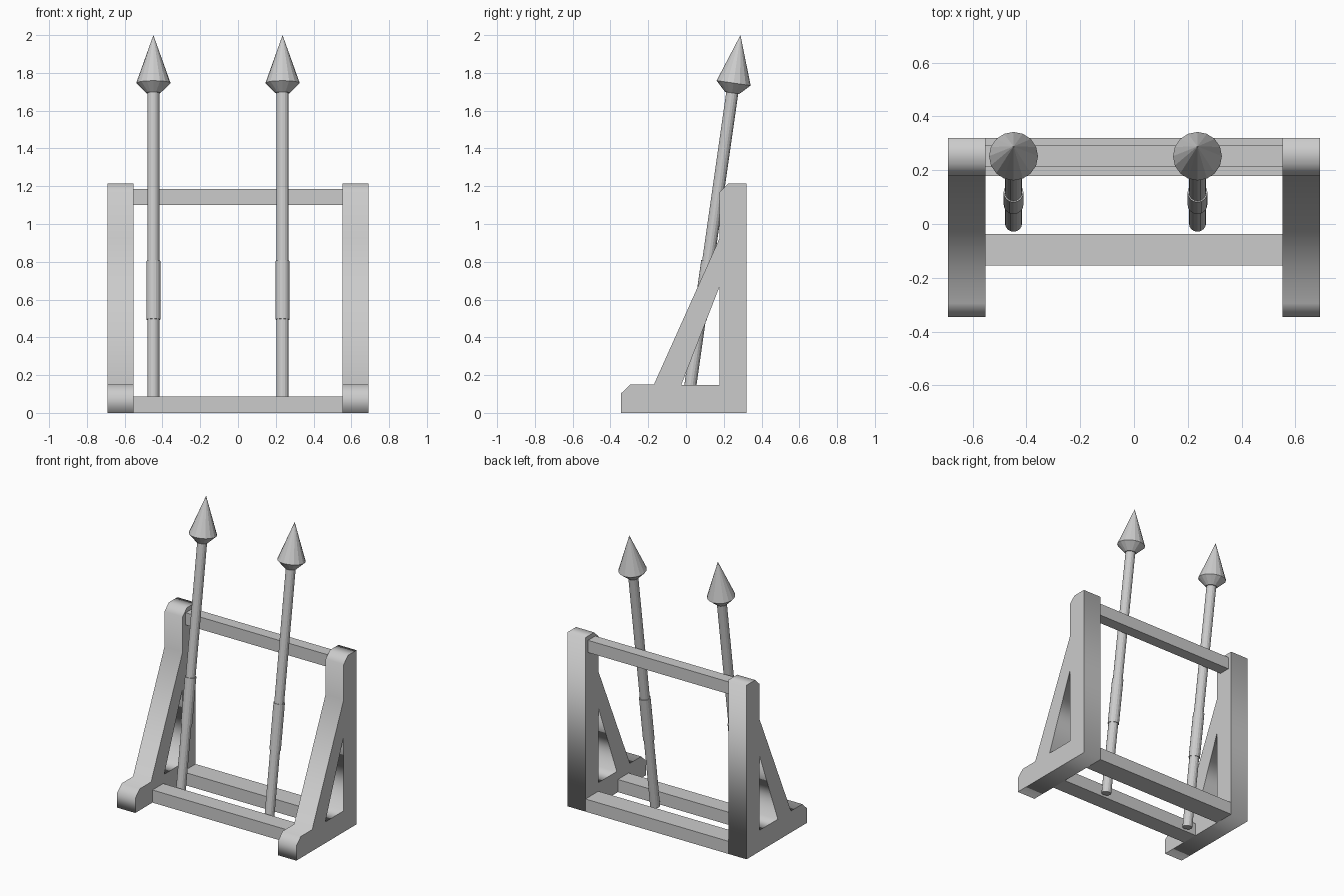
import bpy, bmesh
from math import atan, cos, sin, pi

if "Cube" in bpy.data.objects:
    bpy.data.objects.remove(bpy.data.objects["Cube"])

FRAME_IN, FRAME_OUT = 0.552, 0.692


def side_frame(name, x):
    """Flat side profile (y, z) with a triangular opening, extruded along x."""
    outer = [(-0.345, 0), (0.32, 0), (0.32, 1.215), (0.225, 1.215), (0.178, 1.17),
             (0.178, 0.925), (-0.17, 0.15), (-0.295, 0.15), (-0.345, 0.102)]
    opening = [(-0.025, 0.148), (0.178, 0.67), (0.178, 0.148)]
    cu = bpy.data.curves.new(name, 'CURVE')
    cu.dimensions = '2D'
    cu.fill_mode = 'BOTH'
    cu.extrude = (FRAME_OUT - FRAME_IN) / 2
    for pts in (outer, opening):
        sp = cu.splines.new('POLY')
        sp.points.add(len(pts) - 1)
        for p, (y, z) in zip(sp.points, pts):
            p.co = (y, z, 0, 1)
        sp.use_cyclic_u = True
    ob = bpy.data.objects.new(name, cu)
    bpy.context.collection.objects.link(ob)
    ob.location.x = x
    ob.rotation_euler = (pi / 2, 0, pi / 2)
    bpy.ops.object.select_all(action='DESELECT')
    ob.select_set(True)
    bpy.context.view_layer.objects.active = ob
    bpy.ops.object.convert(target='MESH')


def rail(name, y0, y1, z0, z1):
    """Cross bar spanning between the side frames."""
    bpy.ops.mesh.primitive_cube_add(size=1, location=(0, (y0 + y1) / 2, (z0 + z1) / 2))
    ob = bpy.context.object
    ob.name = name
    ob.scale = (2 * FRAME_IN, y1 - y0, z1 - z0)
    bpy.ops.object.transform_apply(location=False, rotation=False, scale=True)


def lathe(name, profile, x, sides=16):
    """Revolve (radius, height) pairs about the leaning spear axis."""
    lean = atan(0.143)
    bm = bmesh.new()
    rings = []
    for r, z in profile:
        h = z / cos(lean)
        if r == 0:
            rings.append([bm.verts.new((0, 0, h))])
        else:
            rings.append([bm.verts.new((r * cos(2 * pi * i / sides),
                                        r * sin(2 * pi * i / sides), h))
                          for i in range(sides)])
    for a, b in zip(rings, rings[1:]):
        for i in range(sides):
            j = (i + 1) % sides
            if len(b) == 1:
                bm.faces.new((a[i], a[j], b[0]))
            else:
                bm.faces.new((a[i], a[j], b[j], b[i]))
    bm.faces.new(rings[0][::-1])
    if len(rings[-1]) > 1:
        bm.faces.new(rings[-1])
    bmesh.ops.recalc_face_normals(bm, faces=bm.faces)
    me = bpy.data.meshes.new(name)
    bm.to_mesh(me)
    bm.free()
    ob = bpy.data.objects.new(name, me)
    bpy.context.collection.objects.link(ob)
    ob.location = (x, 0.003, 0.004)
    ob.rotation_euler.x = -lean


# Rack: two side frames and three cross bars
for label, s in (("left", -1), ("right", 1)):
    side_frame(label + "_frame", s * (FRAME_IN + FRAME_OUT) / 2)
rail("front_bottom_rail", -0.155, -0.037, 0, 0.088)
rail("back_bottom_rail", 0.178, 0.32, 0, 0.088)
rail("top_rail", 0.212, 0.292, 1.10, 1.185)

# Spears: shaft, grip sleeve and pointed head
for label, x in (("left", -0.448), ("right", 0.236)):
    lathe(label + "_spear_shaft", [(0.032, 0), (0.032, 1.70)], x)
    lathe(label + "_spear_grip", [(0.037, 0.49), (0.037, 0.80)], x)
    lathe(label + "_spear_head", [(0.038, 1.69), (0.091, 1.742), (0, 1.996)], x)
